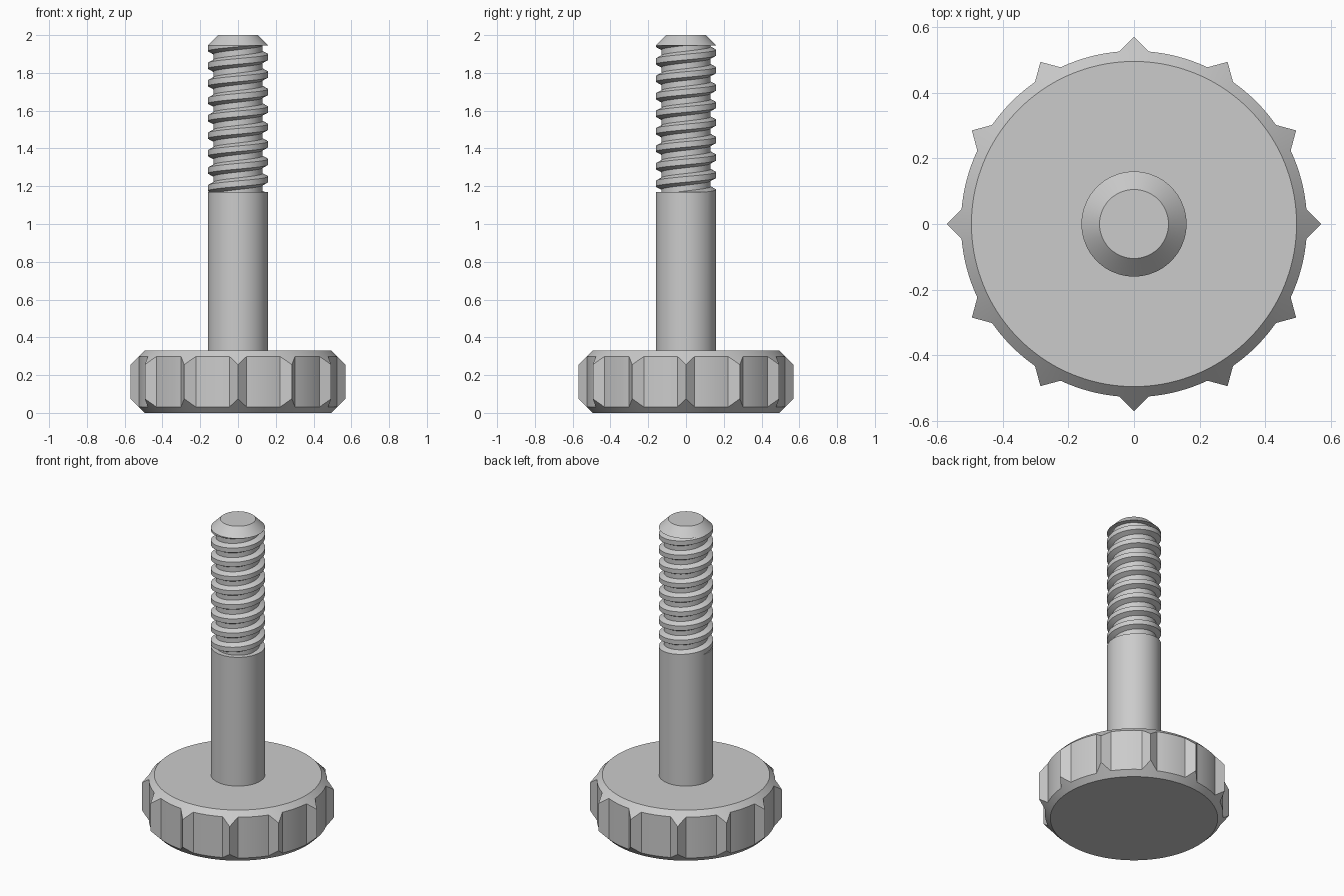
import bpy, bmesh
from math import pi, cos, sin, atan2, hypot, radians, degrees

if "Cube" in bpy.data.objects:
    bpy.data.objects.remove(bpy.data.objects["Cube"])


def skin(name, columns):
    """Join neighbouring columns of (angle, radius, z) points into a closed surface."""
    bm = bmesh.new()
    cols = [[bm.verts.new((r * cos(a), r * sin(a), z)) for a, r, z in c] for c in columns]
    for c0, c1 in zip(cols, cols[1:]):
        for i in range(len(c0) - 1):
            bm.faces.new((c0[i], c1[i], c1[i + 1], c0[i + 1]))
    bmesh.ops.remove_doubles(bm, verts=bm.verts, dist=1e-5)
    bmesh.ops.recalc_face_normals(bm, faces=bm.faces)
    me = bpy.data.meshes.new(name)
    bm.to_mesh(me)
    bm.free()
    ob = bpy.data.objects.new(name, me)
    bpy.context.collection.objects.link(ob)
    bpy.ops.object.select_all(action='DESELECT')
    ob.select_set(True)
    bpy.context.view_layer.objects.active = ob
    bpy.ops.object.shade_smooth_by_angle(angle=radians(30))
    return ob


# Knob: disc with 12 pointed teeth, chamfered by 45 degree cones
TEETH, TIP, FACE_R, KNOB_H = 12, 0.57, 0.495, 0.33
BASE = (0.525, 0.045)
base_r, base_a = hypot(*BASE), atan2(BASE[1], BASE[0])
outline = []
for k in range(TEETH):
    a0 = k * 2 * pi / TEETH
    for i in range(-4, 4):                      # tooth flanks
        t = abs(i) / 4
        x = TIP + (BASE[0] - TIP) * t
        y = BASE[1] * i / 4
        outline.append((a0 + atan2(y, x), hypot(x, y)))
    gap = 2 * pi / TEETH - 2 * base_a
    for i in range(8):                          # arc between teeth
        outline.append((a0 + base_a + gap * i / 8, base_r))
outline.append(outline[0])
skin("knob", [[(a, 0, 0), (a, FACE_R, 0), (a, r, r - FACE_R),
               (a, r, KNOB_H - (r - FACE_R)), (a, FACE_R, KNOB_H), (a, 0, KNOB_H)]
              for a, r in outline])

# Bolt: plain shank, helical thread, chamfered end
R, ROOT, PITCH = 0.16, 0.13, 0.0925
Z0, Z1, CREST_Z = 1.17, 1.945, 1.884
CREST, FLANK = 0.015, 0.031      # half widths of crest and of ridge foot


def thread_radius(a, z):
    d = (z - CREST_Z - PITCH * a / (2 * pi) + PITCH / 2) % PITCH - PITCH / 2
    t = min(max((abs(d) - CREST) / (FLANK - CREST), 0), 1)
    return R + (ROOT - R) * t


STEPS = 64
columns = []
for s in range(STEPS + 1):
    a = 2 * pi * s / STEPS
    col = [(a, R, 0.32), (a, R, Z0)]
    for k in range(-10, 3):
        for off in (-FLANK, -CREST, CREST, FLANK):
            z = CREST_Z + PITCH * (k + a / (2 * pi)) + off
            z = min(max(z, Z0), Z1)
            col.append((a, thread_radius(a, z), z))
    col += [(a, R, Z1), (a, 0.105, 2.0), (a, 0, 2.0)]
    columns.append(col)
skin("threaded_bolt", columns)
